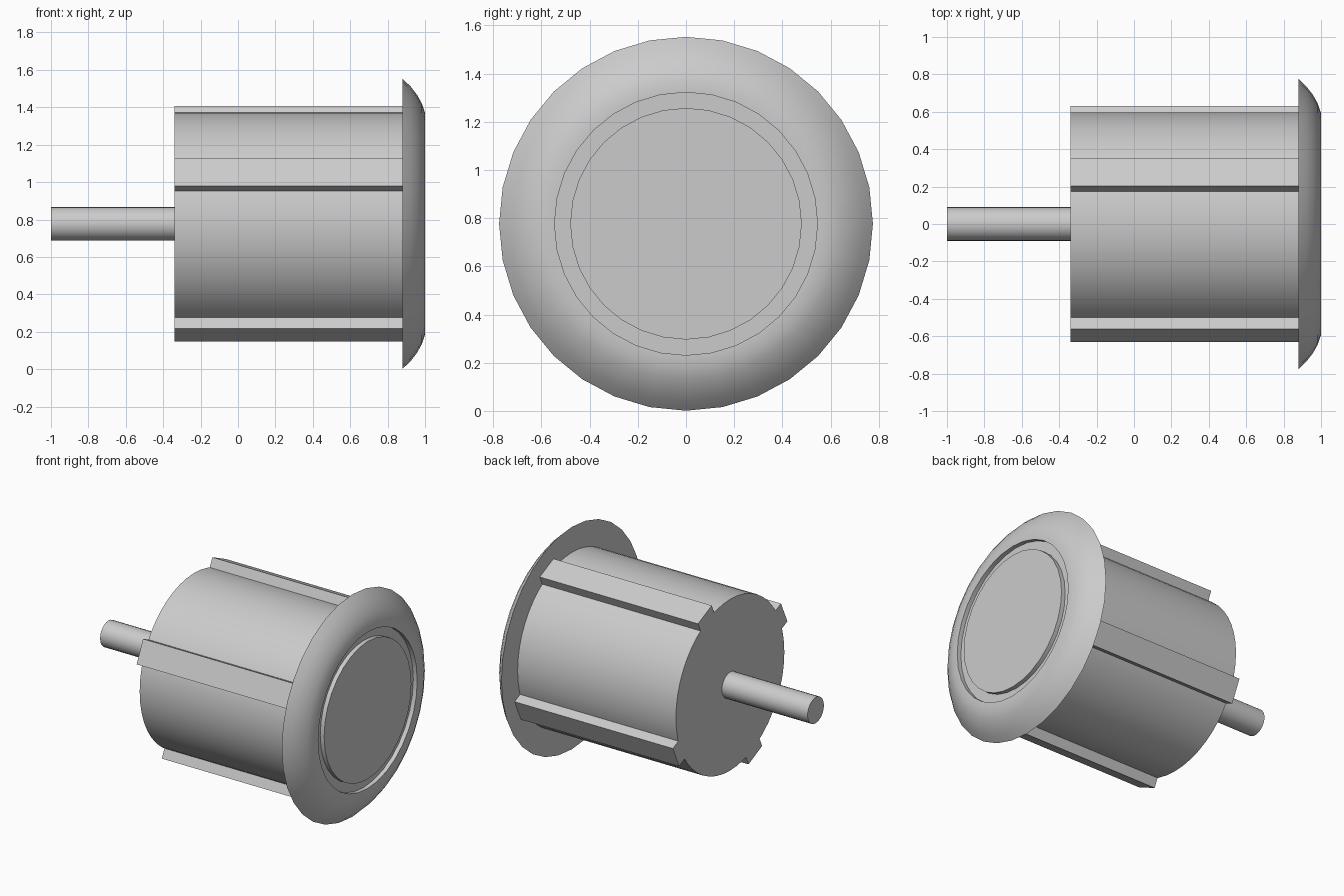
import bpy, bmesh, math
from mathutils import Matrix, Vector

if "Cube" in bpy.data.objects:
    bpy.data.objects.remove(bpy.data.objects["Cube"], do_unlink=True)

AXIS_Z = 0.777      # height of the long axis
BODY_BACK, BODY_FRONT = -0.34, 0.88

metal = bpy.data.materials.new("plain_grey")
metal.use_nodes = True
GREY = (0.6, 0.6, 0.6, 1)
metal.diffuse_color = GREY
metal.node_tree.nodes["Principled BSDF"].inputs["Base Color"].default_value = GREY


def finish(name, bm, smooth):
    """Turn a bmesh into a named object lying on the axis."""
    bmesh.ops.recalc_face_normals(bm, faces=bm.faces)
    mesh = bpy.data.meshes.new(name)
    bm.to_mesh(mesh)
    bm.free()
    mesh.materials.append(metal)
    obj = bpy.data.objects.new(name, mesh)
    obj.location.z = AXIS_Z
    bpy.context.collection.objects.link(obj)
    if smooth:
        bpy.ops.object.select_all(action='DESELECT')
        obj.select_set(True)
        bpy.context.view_layer.objects.active = obj
        bpy.ops.object.shade_smooth_by_angle(angle=math.radians(35))
    return obj


def lathe(name, profile, sides):
    """Spin (x, radius) points round the x axis and cap both ends."""
    bm = bmesh.new()
    rings = []
    for x, r in profile:
        angles = [math.tau * i / sides for i in range(sides)]
        rings.append([bm.verts.new((x, r * math.sin(a), r * math.cos(a))) for a in angles])
    for a, b in zip(rings, rings[1:]):
        for i in range(sides):
            j = (i + 1) % sides
            bm.faces.new((a[i], a[j], b[j], b[i]))
    bm.faces.new(rings[0])
    bm.faces.new(rings[-1])
    return finish(name, bm, True)


# Shaft and drum
lathe("shaft", [(-1, 0.09), (BODY_BACK + 0.02, 0.09)], 24)
lathe("drum", [(BODY_BACK, 0.597), (BODY_FRONT + 0.01, 0.597)], 48)

# Domed flange with a ring groove round a flush centre disc
lathe("flange", [
    (BODY_FRONT, 0.775), (0.922, 0.735), (0.957, 0.69), (0.983, 0.643),
    (1.0, 0.593), (1.0, 0.545),
    (0.97, 0.545), (0.97, 0.48), (1.0, 0.48),
], 32)

# Four square ribs, equally spaced round the drum
RIB_WIDTH, RIB_TOP, RIB_ROOT = 0.166, 0.657, 0.54
for n in range(4):
    bm = bmesh.new()
    bmesh.ops.create_cube(bm, size=1)
    length = BODY_FRONT - BODY_BACK
    size = Matrix.Diagonal((length, RIB_WIDTH, RIB_TOP - RIB_ROOT, 1))
    place = Matrix.Translation(Vector(((BODY_FRONT + BODY_BACK) / 2, 0, (RIB_TOP + RIB_ROOT) / 2)))
    turn = Matrix.Rotation(math.radians(-25 + 90 * n), 4, 'X')
    bm.transform(turn @ place @ size)
    finish(f"rib_{n + 1}", bm, False)
